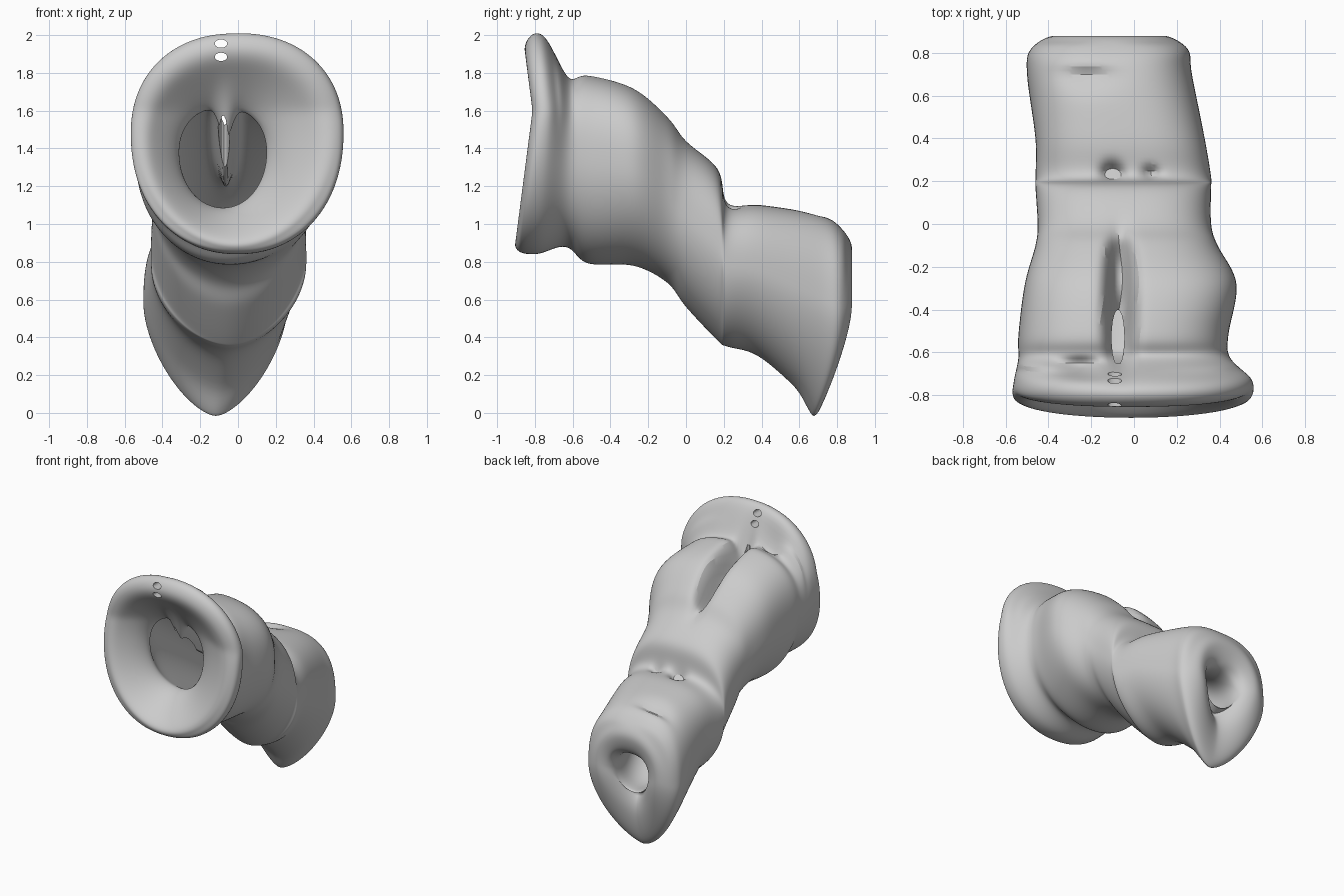
import bpy, bmesh, math

if "Cube" in bpy.data.objects:
    bpy.data.objects.remove(bpy.data.objects["Cube"])

N, STEPS = 80, 5
# Outer skin stations, front to back: y, left x, right x, top z, bottom z
OUTER = [
    (-.84, -.56, .54, 1.97, .86),
    (-.75, -.56, .55, 2.00, .84),
    (-.63, -.54, .45, 1.78, .88),
    (-.52, -.54, .44, 1.79, .79),
    (-.28, -.51, .48, 1.72, .78),
    (-.10, -.46, .39, 1.57, .69),
    (.00, -.45, .36, 1.44, .56),
    (.17, -.46, .36, 1.29, .38),
    (.22, -.46, .36, 1.11, .35),
    (.40, -.46, .33, 1.10, .29),
    (.70, -.50, .27, 1.05, .03),
    (.82, -.48, .25, .98, .00),
    (.88, -.36, .13, .86, .26),
]
# Lining stations, from the back hole forward to the front funnel
INNER = [
    (.80, -.25, .04, .71, .41),
    (.55, -.28, .09, .78, .43),
    (.10, -.34, .24, 1.18, .66),
    (-.48, -.38, .26, 1.62, 1.02),
    (-.64, -.31, .15, 1.62, 1.08),
    (-.84, -.46, .41, 1.85, .93),
]
# Dents pressed into the top: x, y, x spread, y spread, depth
DENTS = [
    (-.065, -.36, .045, .28, .30),
    (-.25, -.67, .10, .04, .10),
    (-.10, .24, .04, .035, .11),
    (.08, .235, .03, .03, .07),
    (-.22, .68, .12, .03, .06),
]


def spline(a, b, c, d, t):
    """Smooth in-between value from b to c"""
    return b + .5 * t * (c - a + t * (2 * a - 5 * b + 4 * c - d + t * (3 * (b - c) + d - a)))


def ring(row, outer):
    """Rounded-square upper half, tapering lower half that narrows to the back"""
    y, xl, xr, zt, zb = row
    cx, hx = (xl + xr) / 2, (xr - xl) / 2
    zm = zb + (zt - zb) * .55
    body = outer and -.68 < y < .84
    nu = 2.8 if body else 2.2
    nl = 1.85 - .4 * y if outer else 2
    lean = -.12 * min(1, max(0, (y - .6) / .2)) if outer else 0
    rim = min(1, max(0, (-.6 - y) / .2))
    pts = []
    for i in range(N):
        a = 2 * math.pi * i / N
        c, s = math.cos(a), math.sin(a)
        n = nu if s > 0 else nl
        r = (abs(c) ** n + abs(s) ** n) ** (-1 / n)
        x = cx + hx * r * c
        z = zm + r * s * (zt - zm if s > 0 else zm - zb)
        yy = y + (lean * (r * s) ** 2 if s < 0 else 0)
        # mouth edge dips back at the sides
        yy += rim * (.045 - .13 * abs(z - 1.6))
        if s > .3:
            for dx, dy, sx, sy, d in DENTS if outer else DENTS[:1]:
                z -= d * math.exp(-((x - dx) / sx) ** 2 - ((yy - dy) / sy) ** 4)
        pts.append((x, yy, z))
    return pts


# Sleeve: outer skin and lining joined into one closed loft
stations = OUTER + INNER
count = len(stations)
bm = bmesh.new()
loops = []
for k in range(count):
    four = [stations[(k + o) % count] for o in (-1, 0, 1, 2)]
    for step in range(STEPS):
        row = [spline(*v, step / STEPS) for v in zip(*four)]
        loops.append([bm.verts.new(p) for p in ring(row, k < len(OUTER))])
for k, lo in enumerate(loops):
    hi = loops[(k + 1) % len(loops)]
    for i in range(N):
        j = (i + 1) % N
        bm.faces.new((lo[i], lo[j], hi[j], hi[i]))
bmesh.ops.recalc_face_normals(bm, faces=bm.faces)
mesh = bpy.data.meshes.new("sleeve")
bm.to_mesh(mesh)
bm.free()
sleeve = bpy.data.objects.new("sleeve", mesh)
bpy.context.collection.objects.link(sleeve)
sub = sleeve.modifiers.new("smooth", 'SUBSURF')
sub.levels = sub.render_levels = 1


def cut(name, loc, scale, tilt=0):
    bpy.ops.mesh.primitive_cylinder_add(vertices=20, radius=1, depth=2, location=loc, rotation=(tilt, 0, 0))
    cutter = bpy.context.object
    cutter.name = name
    cutter.scale = scale
    cutter.hide_render = True
    cutter.hide_set(True)
    m = sleeve.modifiers.new(name, 'BOOLEAN')
    m.operation, m.object, m.solver = 'DIFFERENCE', cutter, 'EXACT'


# Two eyelets in the raised collar and the open slit behind it
for z in (1.955, 1.885):
    cut("eyelet_cutter", (-.09, -.78, z), (.033, .022, .2), math.pi / 2)
cut("slit_cutter", (-.075, -.53, 1.5), (.03, .13, .24))

bpy.context.view_layer.objects.active = sleeve
sleeve.select_set(True)
bpy.ops.object.shade_smooth_by_angle(angle=math.radians(50))
